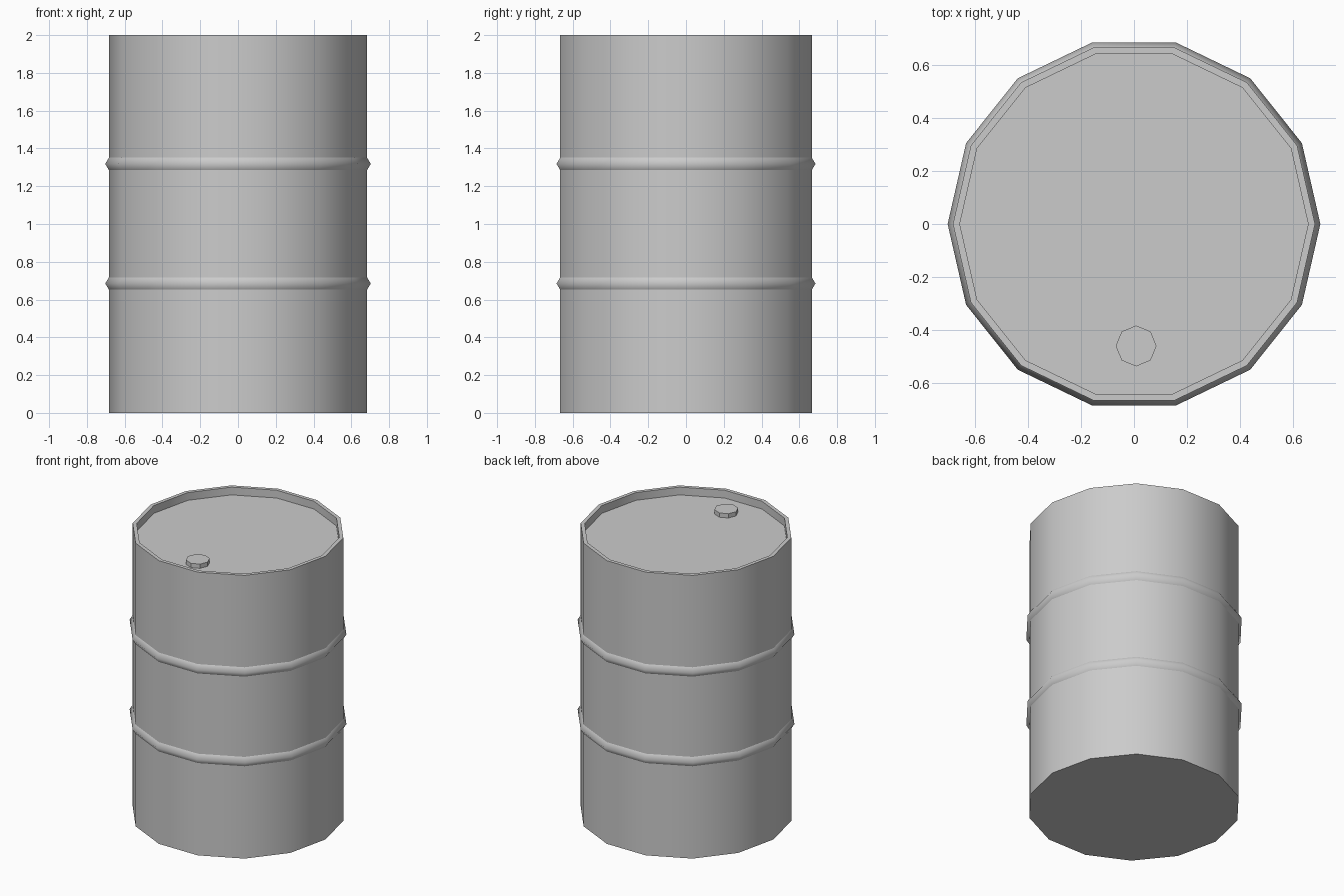
import bpy, math

cube = bpy.data.objects.get("Cube")
if cube:
    bpy.data.objects.remove(cube, do_unlink=True)

SIDES = 14
RADIUS = 0.683
LID_Z = 1.945

metal = bpy.data.materials.new("grey metal")
metal.use_nodes = True
grey = (0.6, 0.6, 0.6, 1)
metal.diffuse_color = grey
metal.node_tree.nodes["Principled BSDF"].inputs["Base Color"].default_value = grey


def lathe(name, profile, sides, smooth_angle, centre=(0, 0), cap_start=False, cap_end=False):
    """Revolve (radius, z) points, listed bottom outside first, into a solid."""
    verts = [(r * math.cos(2 * math.pi * i / sides), r * math.sin(2 * math.pi * i / sides), z)
             for r, z in profile for i in range(sides)]
    faces = []
    for row in range(len(profile) - 1):
        a, b = row * sides, (row + 1) * sides
        for i in range(sides):
            j = (i + 1) % sides
            faces.append((a + i, a + j, b + j, b + i))
    if cap_start:
        faces.append(tuple(reversed(range(sides))))
    if cap_end:
        faces.append(tuple(range(len(verts) - sides, len(verts))))
    mesh = bpy.data.meshes.new(name)
    mesh.from_pydata(verts, [], faces)
    mesh.materials.append(metal)
    obj = bpy.data.objects.new(name, mesh)
    obj.location = (*centre, 0)
    bpy.context.collection.objects.link(obj)
    bpy.ops.object.select_all(action="DESELECT")
    obj.select_set(True)
    bpy.context.view_layer.objects.active = obj
    bpy.ops.object.shade_smooth_by_angle(angle=math.radians(smooth_angle))
    return obj


# Drum shell with thin rim and recessed lid
lathe("drum_body", [(RADIUS, 0), (RADIUS, 2), (0.657, 2), (0.657, LID_Z)],
      SIDES, 30, cap_start=True, cap_end=True)

# Two pointed hoops around the shell
for name, z in (("lower_hoop", 0.685), ("upper_hoop", 1.318)):
    lathe(name, [(RADIUS, z - 0.033), (0.703, z), (RADIUS, z + 0.033)], SIDES, 70)

# Filler plug near the front of the lid
lathe("filler_plug", [(0.077, LID_Z), (0.077, LID_Z + 0.03)], 8, 30,
      centre=(0.008, -0.46), cap_end=True)
